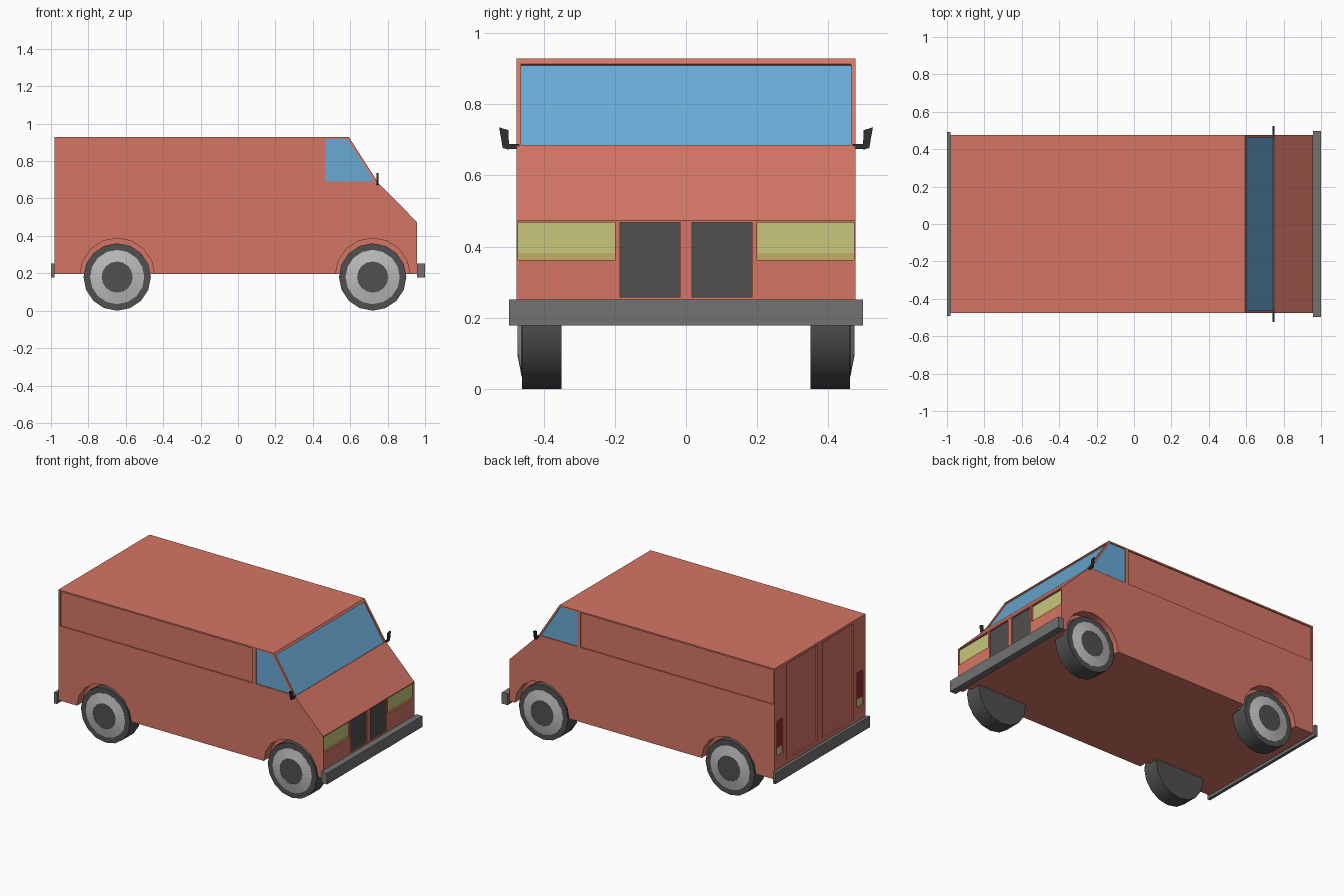
import bpy, bmesh, math
from mathutils import Vector

if "Cube" in bpy.data.objects:
    bpy.data.objects.remove(bpy.data.objects["Cube"])


def material(name, r, g, b):
    m = bpy.data.materials.new(name)
    m.diffuse_color = (r, g, b, 1)
    m.use_nodes = True
    m.node_tree.nodes["Principled BSDF"].inputs["Base Color"].default_value = m.diffuse_color
    return m


PAINT = material("paint", 0.66, 0.18, 0.13)
GLASS = material("glass", 0.14, 0.40, 0.66)
LAMP = material("lamp", 0.57, 0.57, 0.20)
AMBER = material("amber", 0.55, 0.42, 0.13)
RED = material("red", 0.35, 0.02, 0.02)
DARK = material("dark", 0.08, 0.08, 0.08)
BLACK = material("black", 0.03, 0.03, 0.03)
METAL = material("metal", 0.17, 0.17, 0.17)
SILVER = material("silver", 0.50, 0.50, 0.50)


def finish(name, bm, mat):
    bmesh.ops.recalc_face_normals(bm, faces=bm.faces)
    me = bpy.data.meshes.new(name)
    bm.to_mesh(me)
    bm.free()
    ob = bpy.data.objects.new(name, me)
    bpy.context.collection.objects.link(ob)
    if mat:
        me.materials.append(mat)
    return ob


def prism(name, pts, offset, mat):
    """Solid between a flat outline and the same outline moved by offset."""
    bm = bmesh.new()
    face = bm.faces.new([bm.verts.new(p) for p in pts])
    ext = bmesh.ops.extrude_face_region(bm, geom=[face], use_keep_orig=True)
    moved = [v for v in ext["geom"] if isinstance(v, bmesh.types.BMVert)]
    bmesh.ops.translate(bm, verts=moved, vec=Vector(offset))
    return finish(name, bm, mat)


def box(name, x0, x1, y0, y1, z0, z1, mat):
    return prism(name, [(x0, y0, z0), (x0, y1, z0), (x0, y1, z1), (x0, y0, z1)],
                 (x1 - x0, 0, 0), mat)


def lathe(name, profile, x, z, side, mat, sides=16):
    """Revolve (radius, y) points around a wheel axle."""
    bm = bmesh.new()
    vs = [bm.verts.new((x + r, side * y, z)) for r, y in profile]
    es = [bm.edges.new(p) for p in zip(vs, vs[1:])]
    bmesh.ops.spin(bm, geom=vs + es, cent=(x, 0, z), axis=(0, 1, 0),
                   angle=math.tau, steps=sides)
    bmesh.ops.remove_doubles(bm, verts=bm.verts, dist=1e-4)
    ob = finish(name, bm, mat)
    bpy.ops.object.select_all(action='DESELECT')
    bpy.context.view_layer.objects.active = ob
    ob.select_set(True)
    bpy.ops.object.shade_smooth_by_angle(angle=math.radians(30))
    return ob


def cut(target, cutter):
    mod = target.modifiers.new("cut", 'BOOLEAN')
    mod.operation, mod.solver, mod.object = 'DIFFERENCE', 'EXACT', cutter
    bpy.context.view_layer.objects.active = target
    bpy.ops.object.modifier_apply(modifier=mod.name)
    bpy.data.objects.remove(cutter)


def recess(name, pts, normal, depth, panels=()):
    """Sink an outline into the body; panels are (name, outline, material)."""
    n = Vector(normal).normalized()
    cut(body, prism(name + "_cutter", [Vector(p) + n * 0.01 for p in pts],
                    -n * (depth + 0.01), PAINT))
    for pname, outline, mat in panels:
        prism(pname, [Vector(p) - n * (depth - 0.002) for p in outline], -n * 0.006, mat)


def rect_x(x, y0, y1, z0, z1):
    return [(x, y0, z0), (x, y1, z0), (x, y1, z1), (x, y0, z1)]


# Body shell
W, FRONT, BACK = 0.476, 0.957, -0.98
outline = [(BACK, 0.197), (BACK, 0.928), (0.593, 0.928), (0.752, 0.68),
           (FRONT, 0.474), (FRONT, 0.197)]
body = prism("body", [(x, -W, z) for x, z in outline], (0, 2 * W, 0), PAINT)

# Windscreen, set into the slope
top, low = Vector((0.593, 0, 0.928)), Vector((0.752, 0, 0.68))
a, b = top.lerp(low, 0.06), top.lerp(low, 0.98)
screen = [(a.x, -0.463, a.z), (a.x, 0.463, a.z), (b.x, 0.463, b.z), (b.x, -0.463, b.z)]
recess("windscreen", screen, (0.248, 0, 0.159), 0.01, [("windscreen", screen, GLASS)])

for s, tag in ((-1, "right"), (1, "left")):
    # Side window and long side panel
    win = [(x, s * W, z) for x, z in
           ((0.465, 0.69), (0.465, 0.918), (0.585, 0.918), (0.732, 0.69))]
    recess("side_window", win, (0, s, 0), 0.008, [("side_window_" + tag, win, GLASS)])
    panel = [(x, s * W, z) for x, z in
             ((-0.968, 0.69), (-0.968, 0.918), (0.44, 0.918), (0.44, 0.69))]
    recess("side_panel", panel, (0, s, 0), 0.008)

    # Headlight with lower indicator strip, and grille
    ya, yb = s * 0.2, s * 0.472
    recess("headlight", rect_x(FRONT, ya, yb, 0.363, 0.468), (1, 0, 0), 0.012,
           [("headlight_" + tag, rect_x(FRONT, ya, yb, 0.382, 0.468), LAMP),
            ("indicator_" + tag, rect_x(FRONT, ya, yb, 0.363, 0.382), AMBER)])
    grille = rect_x(FRONT, s * 0.017, s * 0.186, 0.259, 0.468)
    recess("grille", grille, (1, 0, 0), 0.01, [("grille_" + tag, grille, DARK)])

    # Rear door and tail light
    recess("rear_door", rect_x(BACK, s * 0.025, s * 0.35, 0.28, 0.91), (-1, 0, 0), 0.01)
    ya, yb = s * 0.388, s * 0.45
    recess("tail_light", rect_x(BACK, ya, yb, 0.34, 0.57), (-1, 0, 0), 0.008,
           [("tail_light_" + tag, rect_x(BACK, ya, yb, 0.39, 0.57), RED),
            ("reverse_light_" + tag, rect_x(BACK, ya, yb, 0.34, 0.39), LAMP)])

    # Door mirror
    prism("mirror_" + tag, [(0.741, s * y, z) for y, z in
          ((0.497, 0.672), (0.515, 0.677), (0.525, 0.735), (0.499, 0.727))],
          (0.01, 0, 0), BLACK)
    box("mirror_arm_" + tag, 0.741, 0.751, s * 0.468, s * 0.5, 0.674, 0.688, BLACK)

    # Wheels and their shallow arches
    for x, end in ((-0.646, "rear"), (0.72, "front")):
        arch = [(0, 0.415), (0.2, 0.415), (0.2, 0.52), (0, 0.52)]
        cut(body, lathe("arch_cutter", arch, x, 0.188, s, PAINT))
        part = f"_{end}_{tag}"
        lathe("tyre" + part, [(0, 0.35), (0.18, 0.35), (0.18, 0.461), (0.143, 0.461),
                              (0.143, 0.45), (0, 0.45)], x, 0.18, s, DARK)
        lathe("rim" + part, [(0.145, 0.455), (0.145, 0.462), (0.083, 0.474),
                             (0.083, 0.46)], x, 0.18, s, SILVER)
        lathe("hub" + part, [(0.083, 0.46), (0.083, 0.472), (0, 0.472)], x, 0.18, s, DARK)

# Bumpers
box("front_bumper", FRONT, 1.0, -0.497, 0.497, 0.178, 0.251, METAL)
box("rear_bumper", -1.0, BACK, -0.493, 0.493, 0.178, 0.251, METAL)
